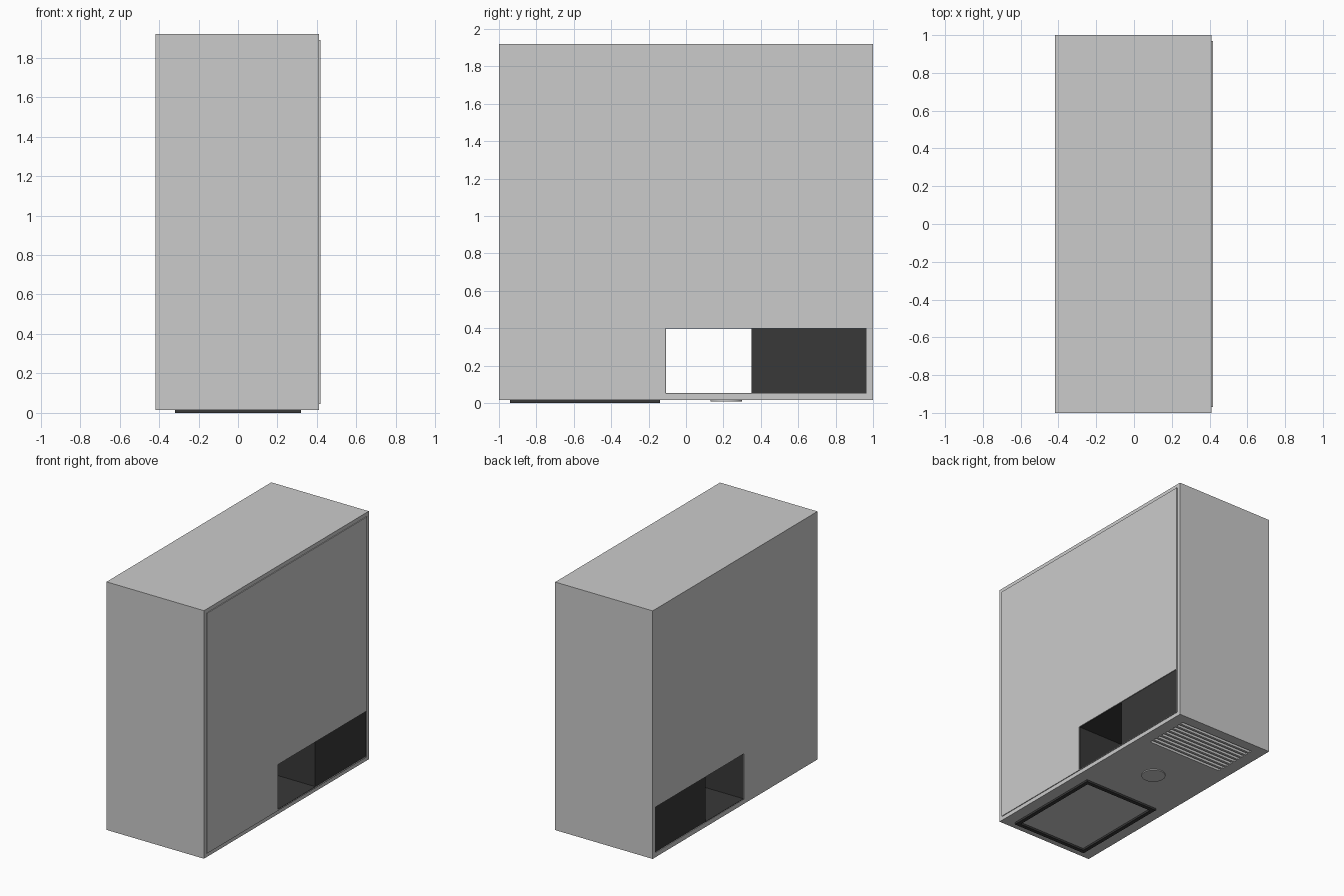
import bpy, bmesh
from mathutils import Matrix, Vector

if "Cube" in bpy.data.objects:
    bpy.data.objects.remove(bpy.data.objects["Cube"])

dark = bpy.data.materials.new("dark_plastic")
dark.diffuse_color = (0.04, 0.04, 0.04, 1)
dark.use_nodes = True
dark.node_tree.nodes["Principled BSDF"].inputs["Base Color"].default_value = dark.diffuse_color


def boxes(name, spans, mat=None):
    """One object from a list of (x0, x1, y0, y1, z0, z1) boxes."""
    bm = bmesh.new()
    for x0, x1, y0, y1, z0, z1 in spans:
        centre = Vector(((x0 + x1) / 2, (y0 + y1) / 2, (z0 + z1) / 2))
        size = Matrix.Diagonal((x1 - x0, y1 - y0, z1 - z0, 1))
        bmesh.ops.create_cube(bm, size=1, matrix=Matrix.Translation(centre) @ size)
    mesh = bpy.data.meshes.new(name)
    bm.to_mesh(mesh)
    bm.free()
    ob = bpy.data.objects.new(name, mesh)
    bpy.context.collection.objects.link(ob)
    if mat:
        mesh.materials.append(mat)
    return ob


def cut(ob, cutter):
    mod = ob.modifiers.new("cut", 'BOOLEAN')
    mod.operation = 'DIFFERENCE'
    mod.solver = 'EXACT'
    mod.object = cutter
    bpy.context.view_layer.objects.active = ob
    bpy.ops.object.modifier_apply(modifier=mod.name)


# Main case, left cover and slightly raised right panel
body = boxes("case_body", [(-0.409, 0.411, -1, 1, 0.015, 1.92)])
left = boxes("left_cover", [(-0.417, -0.409, -1, 1, 0.015, 1.92)])
right = boxes("right_panel", [(0.411, 0.417, -0.97, 0.97, 0.045, 1.89)])

# Side opening running right through the case
Y0, Y1, Y2, Z0, Z1 = -0.11, 0.35, 0.965, 0.05, 0.40
opening = boxes("opening_cutter", [(-0.6, 0.6, Y0, Y2, Z0, Z1)])
for part in (body, left, right):
    cut(part, opening)

# Row of vent slots in the underside
pitch = 0.38 / 9
slots = boxes("vent_cutter", [(-0.32, 0.32, 0.56 + i * pitch, 0.56 + i * pitch + 0.024, 0, 0.036)
                              for i in range(9)])
cut(body, slots)
for cutter in (opening, slots):
    bpy.data.objects.remove(cutter)

# Dark block filling the rear of the opening, and the dark tunnel lining
boxes("dark_block", [(-0.411, 0.411, Y1, Y2, Z0, Z1)], dark)
t = 0.003
boxes("tunnel_lining", [(-0.413, 0.413, Y0, Y1, Z0, Z0 + t),
                        (-0.413, 0.413, Y0, Y1, Z1 - t, Z1),
                        (-0.413, 0.413, Y0, Y0 + t, Z0 + t, Z1 - t)], dark)

# Square rubber foot ring
w = 0.03
boxes("foot_ring", [(-0.32, 0.32, -0.94, -0.94 + w, 0, 0.016),
                    (-0.32, 0.32, -0.14 - w, -0.14, 0, 0.016),
                    (-0.32, -0.32 + w, -0.94 + w, -0.14 - w, 0, 0.016),
                    (0.32 - w, 0.32, -0.94 + w, -0.14 - w, 0, 0.016)], dark)

# Round button on the underside
bpy.ops.mesh.primitive_cylinder_add(vertices=32, radius=0.085, depth=0.009,
                                    location=(0, 0.215, 0.0115))
button = bpy.context.object
button.name = "round_button"
bpy.ops.object.shade_smooth_by_angle()
